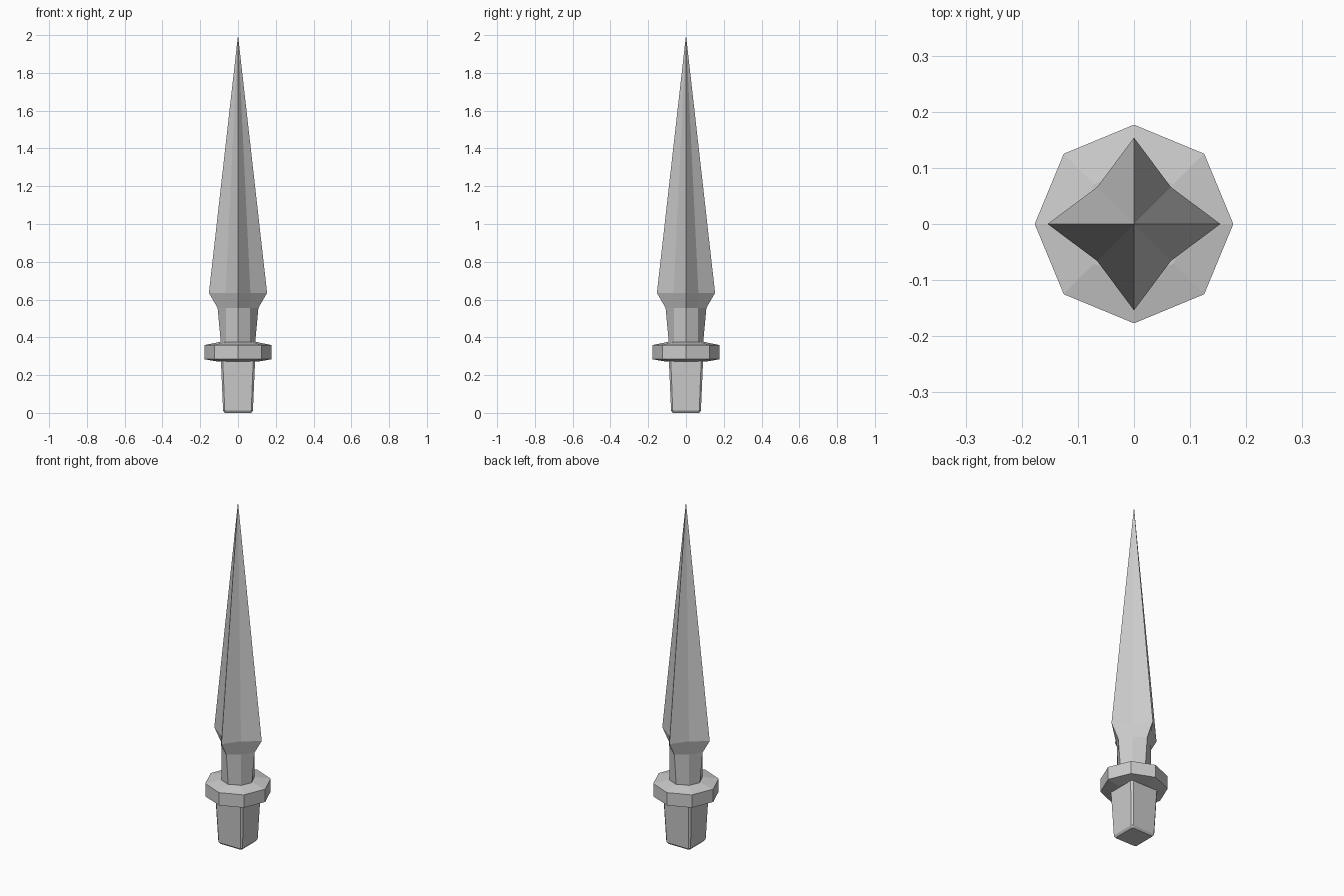
import bpy, bmesh
from math import cos, sin, pi

if "Cube" in bpy.data.objects:
    bpy.data.objects.remove(bpy.data.objects["Cube"])


def star(ridge, valley, z):
    """Eight-point ring: ridges on the axes, valleys on the diagonals."""
    return [((ridge if i % 2 == 0 else valley) * cos(i * pi / 4),
             (ridge if i % 2 == 0 else valley) * sin(i * pi / 4), z)
            for i in range(8)]


def chamfered_square(h, c, z):
    """Square ring of half-width h with corners cut by c."""
    k = h - c
    return [(h, -k, z), (h, k, z), (k, h, z), (-k, h, z),
            (-h, k, z), (-h, -k, z), (-k, -h, z), (k, -h, z)]


def loft(name, rings, tip=None):
    """Skin rings from bottom to top, closing with a cap or a tip point."""
    bm = bmesh.new()
    loops = [[bm.verts.new(p) for p in r] for r in rings]
    for a, b in zip(loops, loops[1:]):
        for i in range(8):
            j = (i + 1) % 8
            bm.faces.new((a[i], a[j], b[j], b[i]))
    bm.faces.new(loops[0][::-1])
    if tip is None:
        bm.faces.new(loops[-1])
    else:
        t = bm.verts.new((0, 0, tip))
        for i in range(8):
            bm.faces.new((loops[-1][i], loops[-1][(i + 1) % 8], t))
    bmesh.ops.recalc_face_normals(bm, faces=bm.faces)
    mesh = bpy.data.meshes.new(name)
    bm.to_mesh(mesh)
    bm.free()
    obj = bpy.data.objects.new(name, mesh)
    bpy.context.collection.objects.link(obj)
    return obj


# Tapered square grip with small bevels
loft("grip", [chamfered_square(0.07, 0.006, 0.0),
              chamfered_square(0.079, 0.009, 0.012),
              chamfered_square(0.091, 0.010, 0.29)])

# Octagonal collar with sloping top and bottom
loft("collar", [star(0.11, 0.11, 0.272), star(0.177, 0.177, 0.284),
                star(0.177, 0.177, 0.359), star(0.10, 0.10, 0.375)])

# Neck flaring into the four-ridged blade
loft("blade", [star(0.089, 0.089, 0.35), star(0.108, 0.090, 0.556),
               star(0.154, 0.093, 0.635)], tip=2.0)
